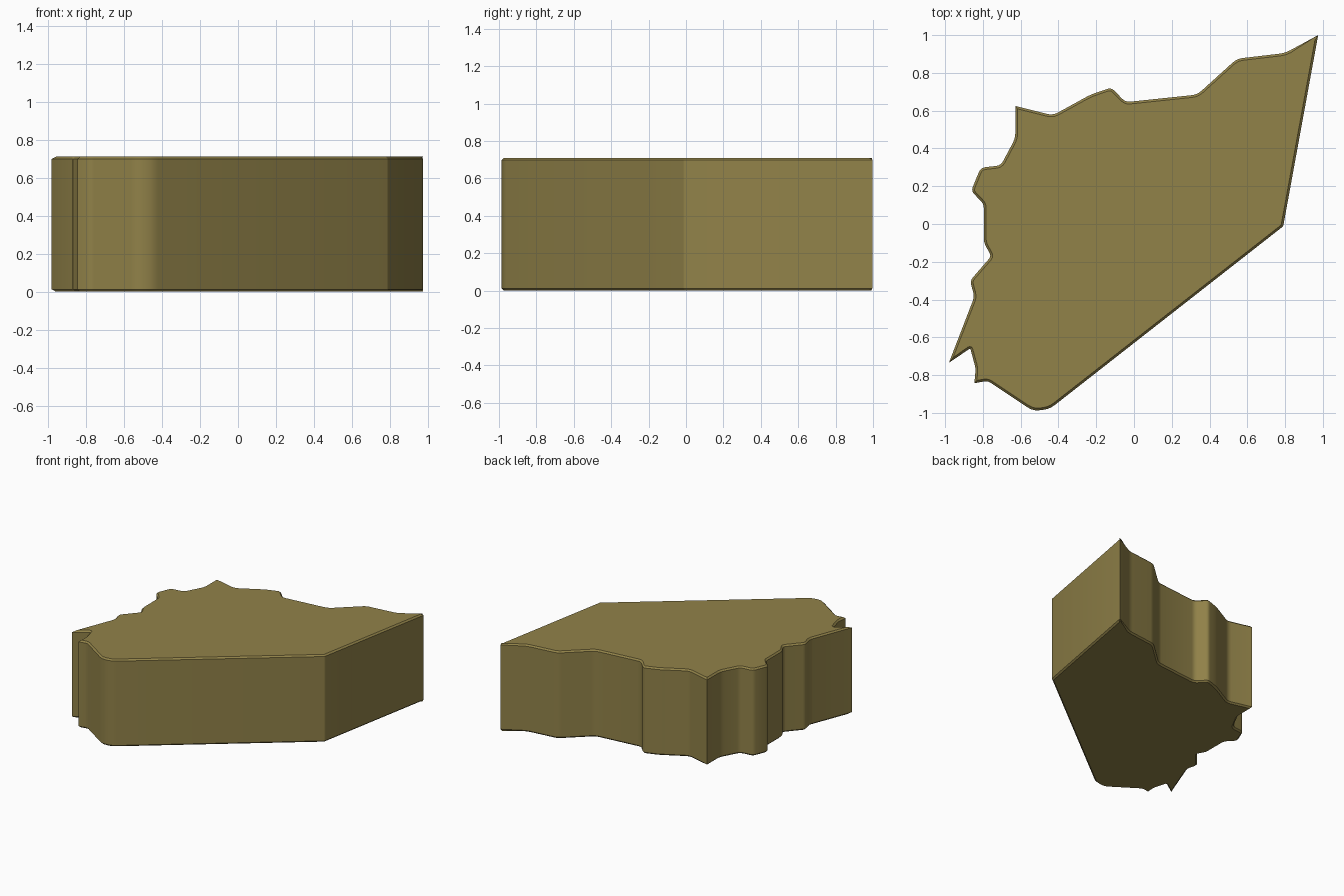
import bpy, bmesh, math
from mathutils import Vector

if "Cube" in bpy.data.objects:
    bpy.data.objects.remove(bpy.data.objects["Cube"])

HEIGHT, BEVEL = 0.71, 0.012

# Outline corners, counter-clockwise: x, y, rounding distance
OUTLINE = [
    (0.975, 1.0, 0.008), (0.80, 0.905, 0.03), (0.545, 0.875, 0.03), (0.335, 0.685, 0.03),
    (-0.045, 0.645, 0.025), (-0.12, 0.722, 0.02), (-0.23, 0.685, 0.03), (-0.43, 0.575, 0.03),
    (-0.628, 0.625, 0), (-0.628, 0.455, 0.03), (-0.705, 0.31, 0.025), (-0.812, 0.298, 0.025),
    (-0.862, 0.175, 0.022), (-0.795, 0.105, 0.02), (-0.795, -0.10, 0.025), (-0.755, -0.17, 0.02),
    (-0.868, -0.30, 0.022), (-0.845, -0.385, 0.025), (-0.98, -0.735, 0), (-0.867, -0.658, 0.008),
    (-0.838, -0.765, 0.02), (-0.845, -0.843, 0), (-0.775, -0.83, 0.02), (-0.535, -0.99, 0.035),
    (-0.447, -0.98, 0.035), (0.79, -0.012, 0.008),
]


def rounded(points):
    """Soften each corner with a short quadratic arc."""
    out = []
    for i, (x, y, r) in enumerate(points):
        p = Vector((x, y))
        if r == 0:
            out.append(p)
            continue
        a = p + (Vector(points[i - 1][:2]) - p).normalized() * r
        b = p + (Vector(points[(i + 1) % len(points)][:2]) - p).normalized() * r
        for t in (0, 1 / 3, 2 / 3, 1):
            out.append(a * (1 - t) ** 2 + p * 2 * t * (1 - t) + b * t * t)
    return out


def inset(points, d):
    """Offset a counter-clockwise outline inwards, with limited mitres."""
    out = []
    for i, p in enumerate(points):
        u = (p - points[i - 1]).normalized()
        v = (points[(i + 1) % len(points)] - p).normalized()
        n1, n2 = Vector((-u.y, u.x)), Vector((-v.y, v.x))
        m = (n1 + n2).normalized()
        out.append(p + m * min(d / max(m.dot(n1), 0.2), 3 * d))
    return out


outer = rounded(OUTLINE)
inner = inset(outer, BEVEL)

# Slab: four stacked rings give straight walls with chamfered rims
bm = bmesh.new()
rings = []
for pts, z in ((inner, 0), (outer, BEVEL), (outer, HEIGHT - BEVEL), (inner, HEIGHT)):
    rings.append([bm.verts.new((p.x, p.y, z)) for p in pts])
n = len(outer)
for low, high in zip(rings, rings[1:]):
    for i in range(n):
        j = (i + 1) % n
        bm.faces.new((low[i], low[j], high[j], high[i]))
bm.faces.new(rings[-1])
bm.faces.new(rings[0][::-1])
bmesh.ops.recalc_face_normals(bm, faces=bm.faces[:])
caps = [f for f in bm.faces if len(f.verts) > 4]
bmesh.ops.triangulate(bm, faces=caps)

mesh = bpy.data.meshes.new("map_slab")
bm.to_mesh(mesh)
bm.free()
slab = bpy.data.objects.new("map_slab", mesh)
bpy.context.collection.objects.link(slab)

# Single olive colour
olive = bpy.data.materials.new("olive")
olive.diffuse_color = (0.283, 0.223, 0.066, 1)
olive.use_nodes = True
olive.node_tree.nodes["Principled BSDF"].inputs["Base Color"].default_value = olive.diffuse_color
mesh.materials.append(olive)

# Soft walls, crisp rims
bpy.context.view_layer.objects.active = slab
slab.select_set(True)
bpy.ops.object.shade_smooth_by_angle(angle=math.radians(30))
